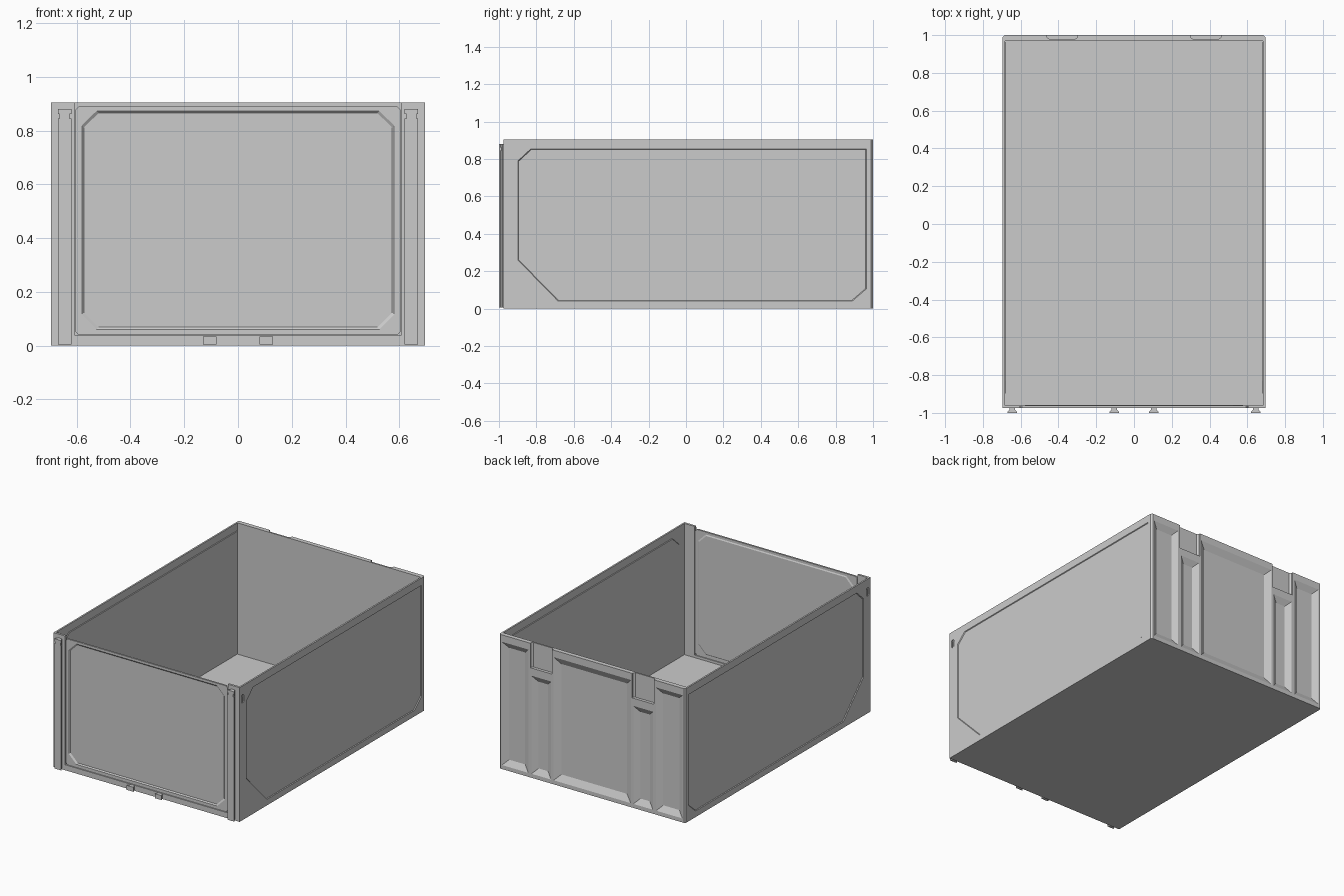
import bpy, bmesh

if "Cube" in bpy.data.objects:
    bpy.data.objects.remove(bpy.data.objects["Cube"])


def place(axis, p, v):
    a, b = p
    return {"x": (v, a, b), "y": (a, v, b), "z": (a, b, v)}[axis]


def shrink(pts, d):
    lo = [min(p[i] for p in pts) for i in (0, 1)]
    hi = [max(p[i] for p in pts) for i in (0, 1)]
    c = [(lo[i] + hi[i]) / 2 for i in (0, 1)]
    k = [1 - 2 * d / (hi[i] - lo[i]) for i in (0, 1)]
    return [tuple(c[i] + (p[i] - c[i]) * k[i] for i in (0, 1)) for p in pts]


def prism(name, axis, pts, v0, v1, inset=0.0):
    """Extrude an outline along an axis, optionally tapering its far end."""
    bm = bmesh.new()
    near = [bm.verts.new(place(axis, p, v0)) for p in pts]
    far = [bm.verts.new(place(axis, p, v1)) for p in shrink(pts, inset)]
    n = len(pts)
    for i in range(n):
        j = (i + 1) % n
        bm.faces.new((near[i], near[j], far[j], far[i]))
    bm.faces.new(near)
    bm.faces.new(far)
    bmesh.ops.recalc_face_normals(bm, faces=bm.faces)
    mesh = bpy.data.meshes.new(name)
    bm.to_mesh(mesh)
    bm.free()
    obj = bpy.data.objects.new(name, mesh)
    bpy.context.collection.objects.link(obj)
    return obj


def rect(a0, a1, b0, b1, c=0.0):
    if c == 0:
        return [(a0, b0), (a1, b0), (a1, b1), (a0, b1)]
    return [(a0 + c, b0), (a1 - c, b0), (a1, b0 + c), (a1, b1 - c),
            (a1 - c, b1), (a0 + c, b1), (a0, b1 - c), (a0, b0 + c)]


def cut(target, cutters):
    for cutter in cutters:
        cutter.hide_render = True
        mod = target.modifiers.new("cut", "BOOLEAN")
        mod.operation = "DIFFERENCE"
        mod.solver = "EXACT"
        mod.object = cutter
        bpy.context.view_layer.objects.active = target
        bpy.ops.object.modifier_apply(modifier=mod.name)
        bpy.data.objects.remove(cutter)


def mirror(obj):
    mod = obj.modifiers.new("mirror", "MIRROR")
    mod.use_axis[0] = True
    mod.use_mirror_merge = False


W, H, FRONT, BACK = 0.695, 0.905, -0.975, 1.0

# floor
prism("floor", "z", rect(-W + 0.002, W - 0.002, FRONT + 0.002, BACK - 0.002, 0.006), 0, 0.02)

# side walls with a shallow panel and a small slot near the front
outline = [(-0.90, 0.26), (-0.685, 0.04), (0.89, 0.04), (0.965, 0.105),
           (0.965, 0.855), (-0.83, 0.855), (-0.90, 0.79)]
side = prism("side_wall", "x", rect(FRONT, 0.99, 0, H), W, W - 0.011)
slot = rect(-0.957, -0.931, 0.79, 0.845, 0.007)
cut(side, [prism("panel_cutter", "x", outline, W + 0.001, W - 0.005, 0.004),
           prism("slot_cutter", "x", slot, W + 0.01, W - 0.007)])
mirror(side)
mirror(prism("slot_tab", "x", rect(-0.949, -0.939, 0.79, 0.832), W - 0.009, W - 0.001))
mirror(prism("inner_side_panel", "x", outline, W - 0.010, W - 0.015, 0.004))

# back wall with five drafted pockets and two rail sockets
back = prism("back_wall", "z", [(-W, 0.97), (W, 0.97), (W, 0.99), (W - 0.01, BACK),
                                (-W + 0.01, BACK), (-W, 0.99)], 0, H)
cutters = []
for a0, a1, top, draft in ((0.475, 0.675, 0.86, 0.04), (0.305, 0.455, 0.69, 0.04),
                           (-0.29, 0.29, 0.86, 0.045),
                           (-0.455, -0.305, 0.69, 0.04), (-0.675, -0.475, 0.86, 0.04)):
    cutters.append(prism("pocket_cutter", "y", rect(a0, a1, 0.025, top),
                         BACK + 0.001, BACK - 0.022, draft))
for s in (-1, 1):
    socket = [(s * 0.298, 1.01), (s * 0.462, 1.01), (s * 0.462, 0.99),
              (s * 0.45, 0.98), (s * 0.31, 0.98), (s * 0.298, 0.99)]
    cutters.append(prism("socket_cutter", "z", socket, 0.74, H + 0.02))
cut(back, cutters)

# front corner columns and the sill between them
mirror(prism("front_column", "z", [(0.607, FRONT), (W - 0.006, FRONT), (W, FRONT + 0.006),
                                   (W, -0.96), (0.607, -0.96)], 0, H))
prism("front_sill", "y", rect(-0.607, 0.607, 0, 0.037), FRONT, -0.96)

# front door with a bevelled recessed panel
door = prism("front_door", "y", rect(-0.604, 0.604, 0.04, 0.889, 0.012), FRONT + 0.002, -0.961)
panel = rect(-0.582, 0.582, 0.06, 0.874, 0.055)
cut(door, [prism("door_cutter", "y", panel, FRONT + 0.001, FRONT + 0.009, 0.009)])
prism("inner_door_panel", "y", panel, -0.962, -0.957, 0.009)

# dovetail rails on the columns and short dovetail feet on the sill
for name, x, half, z0, z1 in (("front_rail", 0.645, 0.025, 0.005, 0.88),
                              ("front_foot", 0.105, 0.025, 0.005, 0.035)):
    section = [(x - 0.014, FRONT + 0.004), (x - 0.014, -0.982), (x - half, -0.993),
               (x - half, -1.0), (x + half, -1.0), (x + half, -0.993),
               (x + 0.014, -0.982), (x + 0.014, FRONT + 0.004)]
    rail = prism(name, "z", section, z0, z1)
    if name == "front_rail":
        # finger notches near the top of the rail
        cut(rail, [prism("notch_cutter", "z", rect(x + s * 0.025 - 0.006, x + s * 0.025 + 0.006,
                                                   -1.01, -0.985), 0.845, 0.862) for s in (-1, 1)])
    mirror(rail)
